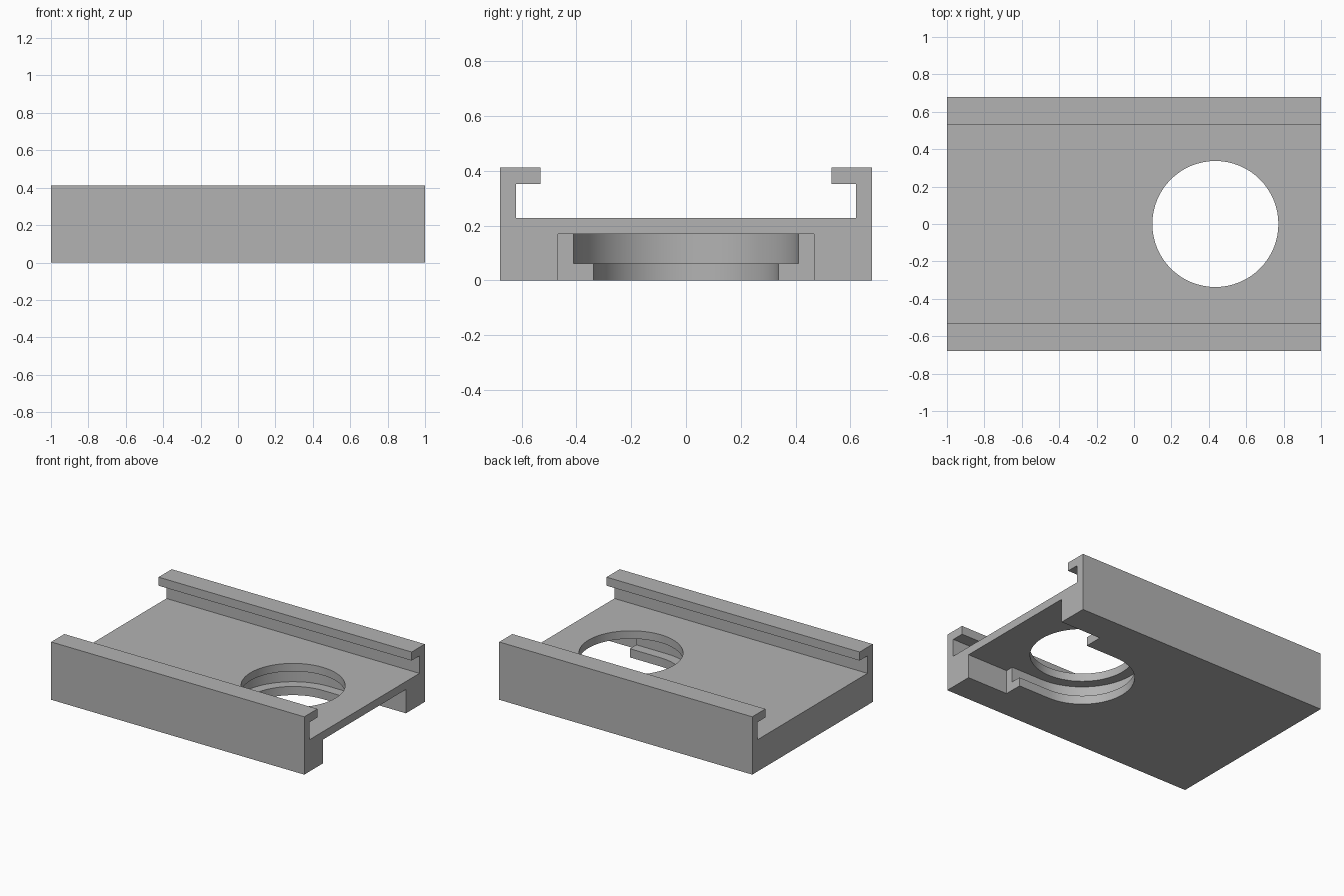
import bpy, bmesh, math

if "Cube" in bpy.data.objects:
    bpy.data.objects.remove(bpy.data.objects["Cube"])

grey = bpy.data.materials.new("plain grey")
grey.use_nodes = True
colour = (0.45, 0.45, 0.45, 1)
grey.diffuse_color = colour
grey.node_tree.nodes["Principled BSDF"].inputs["Base Color"].default_value = colour

HOLE_X, HOLE_R = 0.435, 0.337
POCKET_R, MOUTH_HALF, MOUTH_X = 0.41, 0.467, 0.68
LIP_Z, CEILING = 0.062, 0.17
SEGMENTS = 64


def extrude(name, points, offset):
    """Make a solid by sweeping a closed 3D outline along an offset."""
    bm = bmesh.new()
    face = bm.faces.new([bm.verts.new(p) for p in points])
    swept = bmesh.ops.extrude_face_region(bm, geom=[face])["geom"]
    bmesh.ops.translate(bm, vec=offset, verts=[v for v in swept if isinstance(v, bmesh.types.BMVert)])
    bmesh.ops.recalc_face_normals(bm, faces=bm.faces)
    mesh = bpy.data.meshes.new(name)
    bm.to_mesh(mesh)
    bm.free()
    mesh.materials.append(grey)
    obj = bpy.data.objects.new(name, mesh)
    bpy.context.collection.objects.link(obj)
    return obj


def prism(name, outline, z0, z1):
    return extrude(name, [(x, y, z0) for x, y in outline], (0, 0, z1 - z0))


def arc(radius, start, end, count):
    angles = [start + (end - start) * i / count for i in range(count + 1)]
    return [(HOLE_X + radius * math.cos(a), radius * math.sin(a)) for a in angles]


def slot(radius, end_x):
    """Round-ended slot running toward the open end."""
    half = arc(radius, math.pi / 2, 3 * math.pi / 2, SEGMENTS // 2)
    return half + [(end_x, -radius), (end_x, radius)]


# Base with two inward-lipped rails, drawn as one mirrored cross-section
side = [(0.68, 0), (0.68, 0.413), (0.532, 0.413), (0.532, 0.352), (0.62, 0.352), (0.62, 0.227)]
section = side + [(-y, z) for y, z in reversed(side)]
body = extrude("railed_base", [(-1, y, z) for y, z in section], (2, 0, 0))

# Underside cavities and the round opening
mouth = [(MOUTH_X, -MOUTH_HALF), (1.1, -MOUTH_HALF), (1.1, MOUTH_HALF), (MOUTH_X, MOUTH_HALF)]
cutters = [
    prism("pocket_cutter", slot(POCKET_R, 0.9), LIP_Z, CEILING),
    prism("mouth_cutter", mouth, -0.1, CEILING),
    prism("slot_cutter", slot(HOLE_R, 0.85), -0.1, 0.1),
    prism("hole_cutter", arc(HOLE_R, 0, 2 * math.pi, SEGMENTS)[:-1], 0.12, 0.3),
]
for cutter in cutters:
    cutter.hide_render = True
    cut = body.modifiers.new(cutter.name, "BOOLEAN")
    cut.operation = "DIFFERENCE"
    cut.solver = "EXACT"
    cut.object = cutter

# Bake the cuts and discard the cutters
bpy.context.view_layer.update()
result = bpy.data.meshes.new_from_object(body.evaluated_get(bpy.context.evaluated_depsgraph_get()))
body.modifiers.clear()
body.data = result
for cutter in cutters:
    bpy.data.objects.remove(cutter)

# Smooth the curved walls, keep the edges sharp
bpy.ops.object.select_all(action="DESELECT")
body.select_set(True)
bpy.context.view_layer.objects.active = body
bpy.ops.object.shade_smooth_by_angle(angle=math.radians(30))
